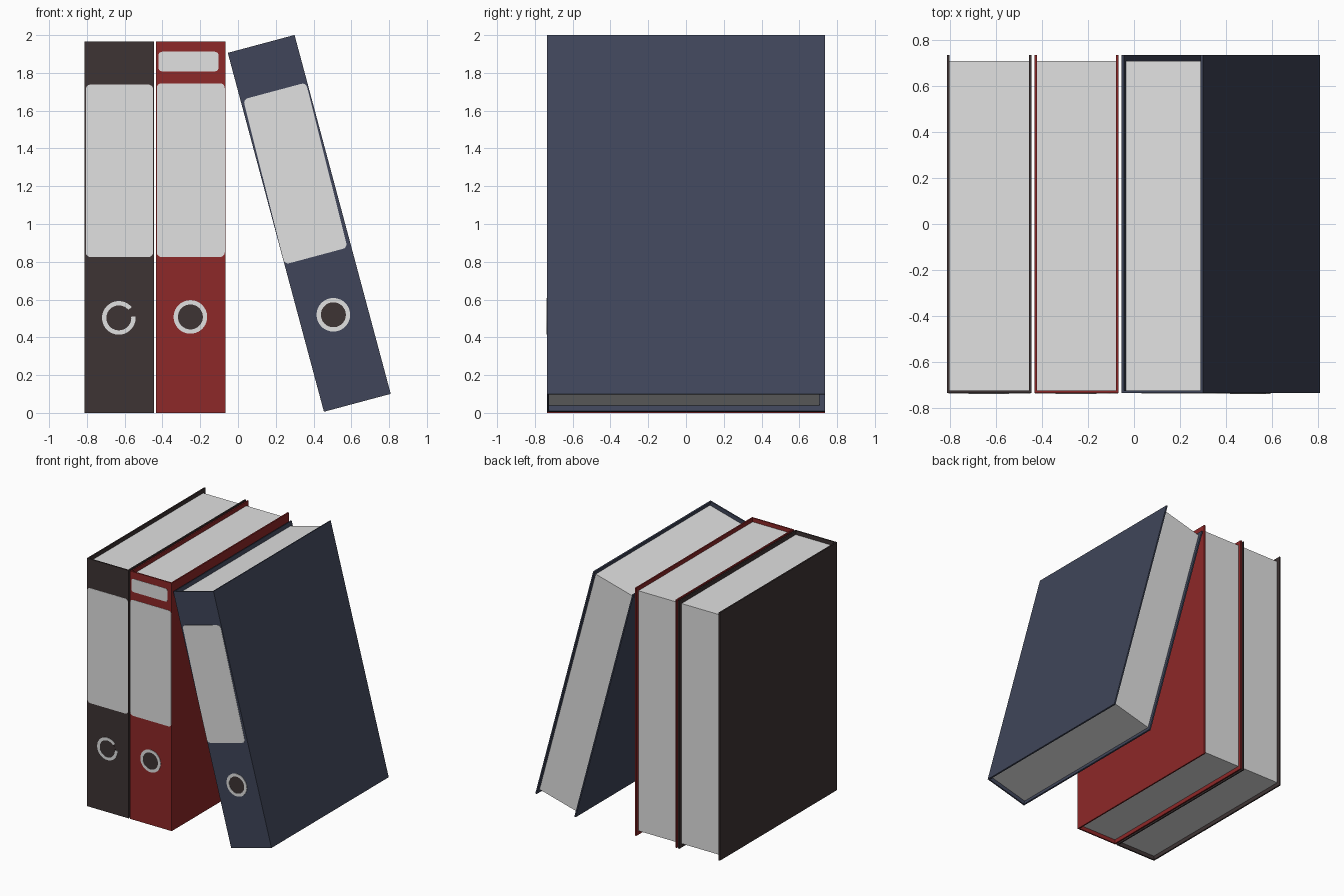
import bpy, bmesh, math

if "Cube" in bpy.data.objects:
    bpy.data.objects.remove(bpy.data.objects["Cube"])


def material(name, rgb):
    m = bpy.data.materials.new(name)
    m.diffuse_color = (*rgb, 1)
    m.use_nodes = True
    m.node_tree.nodes["Principled BSDF"].inputs["Base Color"].default_value = m.diffuse_color
    return m


WHITE = material("paper white", (0.75, 0.75, 0.75))
BROWN = material("dark brown", (0.048, 0.034, 0.034))
RED = material("red", (0.27, 0.021, 0.021))
NAVY = material("navy", (0.050, 0.060, 0.100))

W, H = 0.366, 1.967           # binder width and height
Y0, Y1 = -0.735, 0.735        # spine front and open back edge
T, RECESS = 0.011, 0.031      # board thickness, paper set back at top and bottom


def prism(name, outline, axis, a, b, mat, place):
    """Extrude a 2D outline along z (outline is x,y) or along y (outline is x,z)."""
    bm = bmesh.new()

    def point(p, d):
        return (p[0], p[1], d) if axis == "z" else (p[0], d, p[1])
    low = [bm.verts.new(point(p, a)) for p in outline]
    high = [bm.verts.new(point(p, b)) for p in outline]
    bm.faces.new(low)
    bm.faces.new(high[::-1])
    n = len(outline)
    for i in range(n):
        j = (i + 1) % n
        bm.faces.new((low[i], low[j], high[j], high[i]))
    bmesh.ops.recalc_face_normals(bm, faces=bm.faces[:])
    me = bpy.data.meshes.new(name)
    bm.to_mesh(me)
    bm.free()
    me.materials.append(mat)
    ob = bpy.data.objects.new(name, me)
    ob.location = (place[0], 0, place[1])
    ob.rotation_euler = (0, place[2], 0)
    bpy.context.collection.objects.link(ob)


def arc(cx, cz, r, a0, a1, n):
    steps = [math.radians(a0 + (a1 - a0) * i / n) for i in range(n + 1)]
    return [(cx + r * math.cos(t), cz + r * math.sin(t)) for t in steps]


def rounded(x0, z0, x1, z1, r, skew=0):
    pts = []
    for cx, cz, a in ((x1 - r, z0 + r, -90), (x1 - r, z1 - r, 0),
                      (x0 + r, z1 - r, 90), (x0 + r, z0 + r, 180)):
        pts += arc(cx, cz, r, a, a + 90, 5)
    return [(x + skew * (z - z0) / (z1 - z0), z) for x, z in pts]


def binder(name, place, mat, label, ring_z, arcs, skew=0, title=None):
    # U-shaped cover: two boards and the spine
    cover = [(0, Y0), (W, Y0), (W, Y1), (W - T, Y1),
             (W - T, Y0 + T), (T, Y0 + T), (T, Y1), (0, Y1)]
    prism(name + "_cover", cover, "z", 0, H, mat, place)
    # paper block
    paper = [(T, Y0 + T), (W - T, Y0 + T), (W - T, 0.708), (T, 0.708)]
    prism(name + "_paper", paper, "z", RECESS, H - RECESS, WHITE, place)
    # spine labels
    prism(name + "_label", rounded(*label, 0.025, skew), "y", Y0 - 0.002, Y0 + 0.001, WHITE, place)
    if title:
        prism(name + "_title_label", rounded(*title, 0.02), "y", Y0 - 0.002, Y0 + 0.001, WHITE, place)
    # finger hole and its rim
    cx = 0.181
    prism(name + "_finger_hole", arc(cx, ring_z, 0.070, 0, 350, 35), "y",
          Y0 - 0.0015, Y0 + 0.001, BROWN, place)
    for a0, a1 in arcs:
        rim = arc(cx, ring_z, 0.089, a0, a1, 20) + arc(cx, ring_z, 0.066, a1, a0, 20)
        prism(name + "_hole_rim", rim, "y", Y0 - 0.003, Y0 + 0.001, WHITE, place)


FULL = [(0, 180), (180, 360)]
binder("brown_binder", (-0.812, 0, 0), BROWN, (0.006, 0.825, W - 0.003, 1.738),
       0.503, [(40, 200), (200, 365)])
binder("red_binder", (-0.433, 0, 0), RED, (0.003, 0.825, W - 0.003, 1.745),
       0.508, FULL, title=(0.012, 1.808, 0.33, 1.912))
binder("leaning_binder", (0.455, 0.006, math.radians(-15)), NAVY,
       (0.001, 0.807, 0.345, 1.708), 0.483, FULL, skew=0.014)
